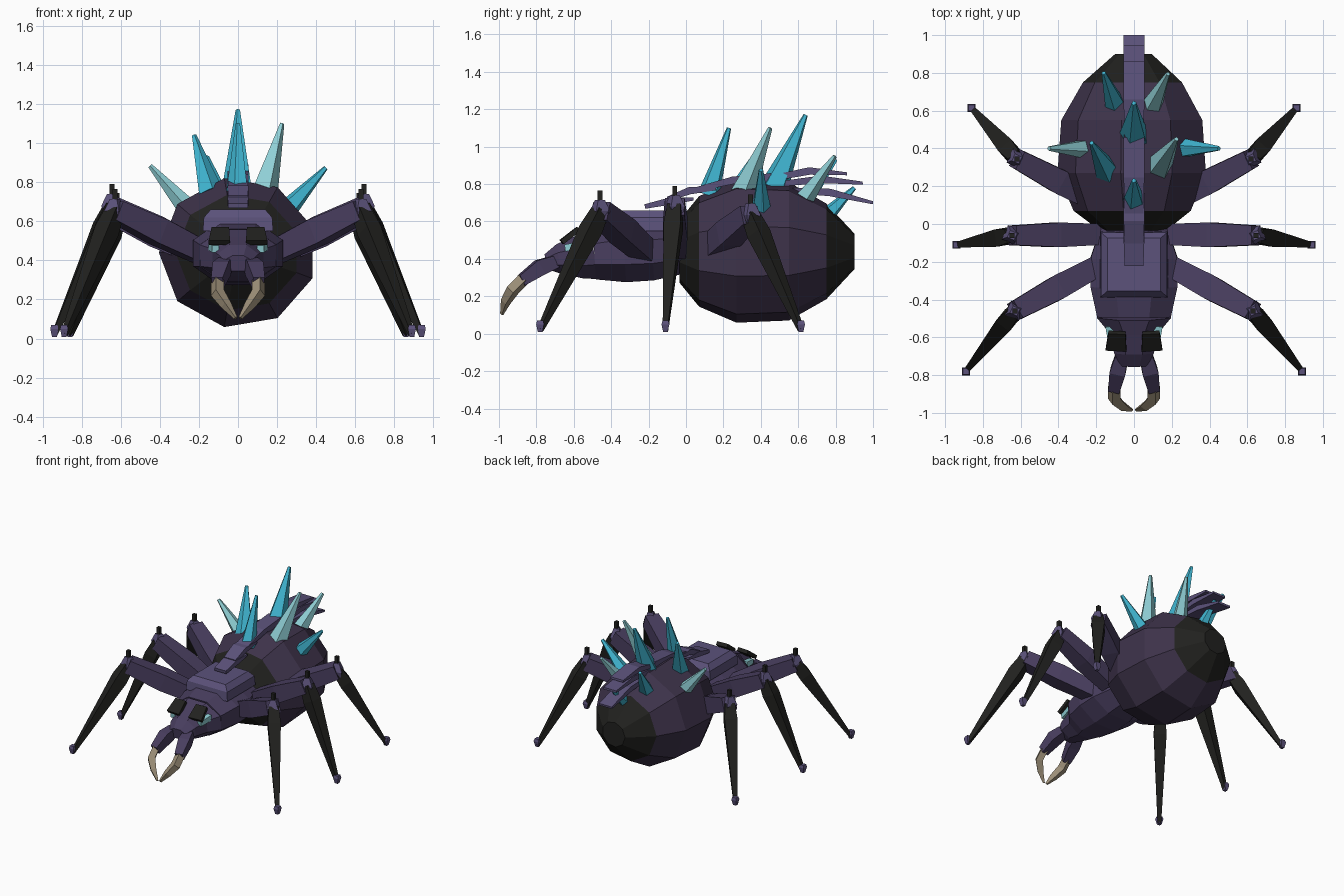
import bpy, bmesh, math
from mathutils import Vector

cube = bpy.data.objects.get("Cube")
if cube:
    bpy.data.objects.remove(cube, do_unlink=True)


def material(name, r, g, b):
    col = [(c / 255) ** 2.2 for c in (r, g, b)] + [1]
    m = bpy.data.materials.new(name)
    m.use_nodes = True
    m.diffuse_color = col
    bsdf = m.node_tree.nodes["Principled BSDF"]
    bsdf.inputs["Base Color"].default_value = col
    bsdf.inputs["Roughness"].default_value = 0.9
    return m


LIGHT = material("light purple", 92, 83, 122)
MID = material("mid purple", 74, 64, 95)
DARK = material("dark purple", 64, 54, 76)
BLACK = material("black shell", 38, 38, 36)
CYAN = material("cyan crystal", 66, 180, 208)
PALE = material("pale crystal", 142, 206, 212)
TAN = material("tan claw", 154, 141, 119)


def loft(name, points, radii, mat, sides=4, phase=None, second=None, rule=None):
    """Flat-shaded tube through points; radii are (half width, half height).
    Four-sided tubes are boxes whose radii run to the flat sides."""
    pts = [Vector(p) for p in points]
    d = (pts[-1] - pts[0]).normalized()
    ref = Vector((0, 1, 0)) if abs(d.z) > 0.98 else Vector((0, 0, 1))
    side = d.cross(ref).normalized()
    up = side.cross(d)
    k = 1.0
    if phase is None:
        phase, k = math.pi / sides, 1 / math.cos(math.pi / sides)
    bm = bmesh.new()
    rings = []
    for p, (w, h) in zip(pts, radii):
        angles = [phase + math.tau * i / sides for i in range(sides)]
        rings.append([bm.verts.new(p + side * math.cos(a) * w * k + up * math.sin(a) * h * k)
                      for a in angles])
    for a, b in zip(rings, rings[1:]):
        for i in range(sides):
            j = (i + 1) % sides
            bm.faces.new((a[i], a[j], b[j], b[i]))
    bm.faces.new(rings[0])
    bm.faces.new(rings[-1])
    bmesh.ops.recalc_face_normals(bm, faces=bm.faces)
    if rule:
        for f in bm.faces:
            f.material_index = int(rule(f.calc_center_median()))
    me = bpy.data.meshes.new(name)
    bm.to_mesh(me)
    bm.free()
    me.materials.append(mat)
    if second:
        me.materials.append(second)
    ob = bpy.data.objects.new(name, me)
    bpy.context.collection.objects.link(ob)
    return ob


# Abdomen: nine-sided, with black ends
loft("abdomen",
     [(0, y, 0.44) for y in (-0.035, 0.07, 0.27, 0.55, 0.75, 0.9)],
     [(0.18, 0.17), (0.32, 0.3), (0.405, 0.387), (0.385, 0.375), (0.27, 0.26), (0.1, 0.097)],
     DARK, 9, math.pi, BLACK, lambda c: c.y > 0.77 or c.y < 0.05)

# Thorax, head and back shield
loft("thorax",
     [(0, 0, 0.455), (0, -0.18, 0.44), (0, -0.33, 0.437), (0, -0.49, 0.425)],
     [(0.17, 0.13), (0.23, 0.155), (0.23, 0.162), (0.195, 0.135)], MID, 8)
loft("head",
     [(0, -0.49, 0.425), (0, -0.57, 0.41), (0, -0.68, 0.4), (0, -0.75, 0.385)],
     [(0.195, 0.135), (0.13, 0.115), (0.105, 0.08), (0.07, 0.04)], MID, 8)
loft("back_shield",
     [(0, -0.215, 0.55), (0, -0.215, 0.62), (0, -0.215, 0.66)],
     [(0.18, 0.175), (0.175, 0.17), (0.14, 0.14)], LIGHT)

# Overlapping spine plates, fanning out over the tail
PLATES = [
    [(-0.22, 0.68), (-0.08, 0.71), (0.04, 0.72)],
    [(-0.1, 0.72), (0.02, 0.765), (0.16, 0.775)],
    [(0.05, 0.77), (0.25, 0.82), (0.46, 0.85)],
    [(0.3, 0.8), (0.66, 0.87), (0.86, 0.855)],
    [(0.4, 0.79), (0.72, 0.825), (0.945, 0.805)],
    [(0.5, 0.77), (0.77, 0.755), (1.0, 0.7)],
]
for n, path in enumerate(PLATES):
    loft(f"spine_plate_{n + 1}", [(0, y, z) for y, z in path],
         [(0.05, 0.012), (0.055, 0.02), (0.055, 0.008)], LIGHT)

# Crystals: base, tip, base radius, colour
CRYSTALS = [
    ((0, 0.12, 0.74), (0, 0.23, 1.1), 0.05, CYAN),
    ((0, 0.47, 0.78), (0, 0.64, 1.17), 0.065, CYAN),
    ((0.13, 0.3, 0.74), (0.225, 0.45, 1.1), 0.06, PALE),
    ((-0.14, 0.28, 0.74), (-0.225, 0.43, 1.04), 0.055, CYAN),
    ((0.27, 0.4, 0.68), (0.45, 0.4, 0.875), 0.042, CYAN),
    ((-0.27, 0.4, 0.68), (-0.45, 0.4, 0.885), 0.042, PALE),
    ((0.1, 0.63, 0.72), (0.18, 0.795, 0.95), 0.045, PALE),
    ((-0.1, 0.64, 0.72), (-0.16, 0.8, 0.93), 0.045, CYAN),
    ((0, 0.76, 0.64), (0, 0.9, 0.78), 0.035, CYAN),
]
for n, (base, tip, r, mat) in enumerate(CRYSTALS):
    loft(f"crystal_{n + 1}", [base, tip], [(r, r), (0.01, 0.01)], mat, 5)

# Legs: hip, knee, foot given for the left side
LEGS = {
    "front": ((0.19, -0.22, 0.44), (0.63, -0.46, 0.655), (0.89, -0.78, 0.02)),
    "middle": ((0.18, -0.055, 0.45), (0.645, -0.06, 0.68), (0.94, -0.11, 0.02)),
    "back": ((0.18, 0.11, 0.43), (0.62, 0.345, 0.635), (0.86, 0.615, 0.02)),
}


def square(*sizes):
    return [(s, s) for s in sizes]


for label, s in (("left", 1), ("right", -1)):
    def flip(p):
        return Vector((p[0] * s, p[1], p[2]))

    for part, joints in LEGS.items():
        hip, knee, foot = map(flip, joints)
        name = f"{label}_{part}"
        up = Vector((0, 0, 1))
        loft(name + "_thigh", [hip, hip.lerp(knee, 0.5), knee],
             square(0.055, 0.065, 0.052), MID)
        loft(name + "_knee", [knee + up * z for z in (-0.055, 0, 0.06)],
             square(0.04, 0.058, 0.028), LIGHT, 4, math.pi / 9 * s)
        loft(name + "_knee_spike", [knee, knee + up * 0.11], square(0.013, 0.013), BLACK)
        loft(name + "_shin", [knee, knee.lerp(foot, 0.16), foot],
             square(0.036, 0.046, 0.013), BLACK)
        loft(name + "_foot", [foot + up * 0.05, foot + up * 0.03, foot - up * 0.012],
             square(0.016, 0.021, 0.012), LIGHT)

    # Face: brow, eye, jaw and curved claw
    loft(label + "_brow", [flip((0.09, -0.575, 0.56)), flip((0.095, -0.665, 0.49))],
         [(0.045, 0.014), (0.055, 0.014)], BLACK)
    loft(label + "_eye", [flip((0.13, -0.54, 0.475)), flip((0.115, -0.645, 0.458))],
         square(0.022, 0.018), PALE)
    loft(label + "_jaw",
         [flip((0.065, -0.7, 0.385)), flip((0.085, -0.78, 0.355)), flip((0.105, -0.88, 0.285))],
         square(0.034, 0.042, 0.03), MID)
    loft(label + "_claw",
         [flip((0.105, -0.86, 0.3)), flip((0.105, -0.925, 0.235)),
          flip((0.06, -0.965, 0.17)), flip((0.012, -0.985, 0.105))],
         square(0.026, 0.026, 0.02, 0.007), TAN)
